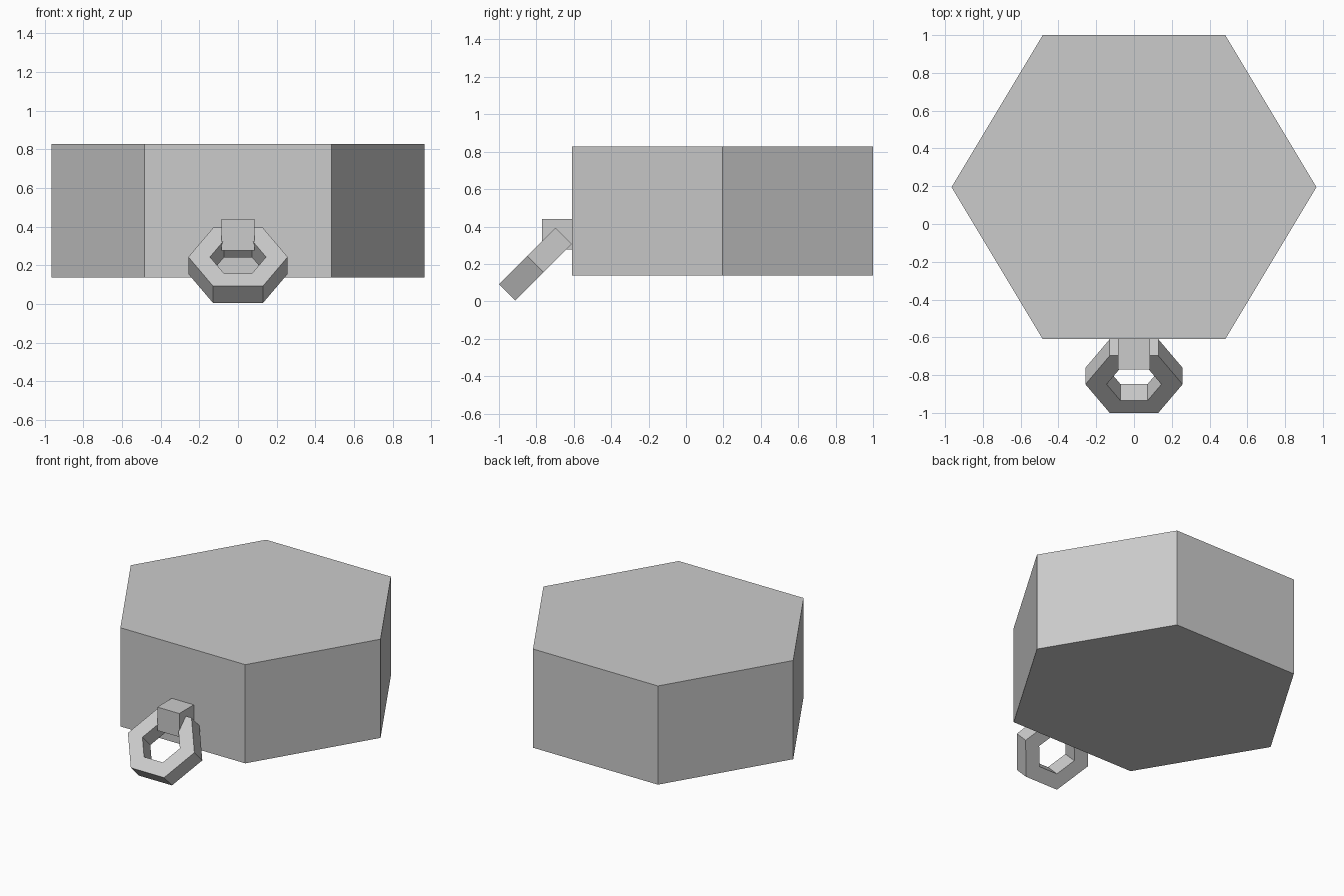
import bpy, bmesh
from math import cos, sin, pi
from mathutils import Matrix

cube = bpy.data.objects.get("Cube")
if cube:
    bpy.data.objects.remove(cube, do_unlink=True)

SQUASH = 0.962  # the hexagons are slightly shorter across their flats

grey = bpy.data.materials.new("light_grey")
grey.use_nodes = True
grey.diffuse_color = (0.6, 0.6, 0.6, 1)
grey.node_tree.nodes["Principled BSDF"].inputs["Base Color"].default_value = (0.6, 0.6, 0.6, 1)


def finish(name, bm, matrix):
    bmesh.ops.recalc_face_normals(bm, faces=bm.faces)
    bm.transform(matrix)
    mesh = bpy.data.meshes.new(name)
    bm.to_mesh(mesh)
    bm.free()
    mesh.materials.append(grey)
    obj = bpy.data.objects.new(name, mesh)
    bpy.context.collection.objects.link(obj)
    return obj


def hexagon(bm, radius, z):
    return [bm.verts.new((radius * cos(i * pi / 3), radius * sin(i * pi / 3) * SQUASH, z))
            for i in range(6)]


def bridge(bm, a, b):
    for i in range(6):
        j = (i + 1) % 6
        bm.faces.new((a[i], a[j], b[j], b[i]))


# Hexagonal body
bm = bmesh.new()
low, high = hexagon(bm, 0.966, -0.345), hexagon(bm, 0.966, 0.345)
bridge(bm, low, high)
bm.faces.new(low)
bm.faces.new(high)
finish("body", bm, Matrix.Translation((0, 0.195, 0.482)))

# Block that holds the ring
bm = bmesh.new()
bmesh.ops.create_cube(bm, size=1)
finish("ring_mount", bm,
       Matrix.Translation((0, -0.688, 0.358)) @ Matrix.Diagonal((0.17, 0.164, 0.164, 1)))

# Hexagonal pull ring, hanging at an angle
bm = bmesh.new()
loops = [hexagon(bm, r, z) for r, z in
         ((0.257, -0.062), (0.257, 0.062), (0.145, 0.062), (0.145, -0.062))]
for i in range(4):
    bridge(bm, loops[i], loops[(i + 1) % 4])
finish("pull_ring", bm,
       Matrix.Translation((0, -0.805, 0.199)) @ Matrix.Rotation(pi / 4, 4, "X"))
